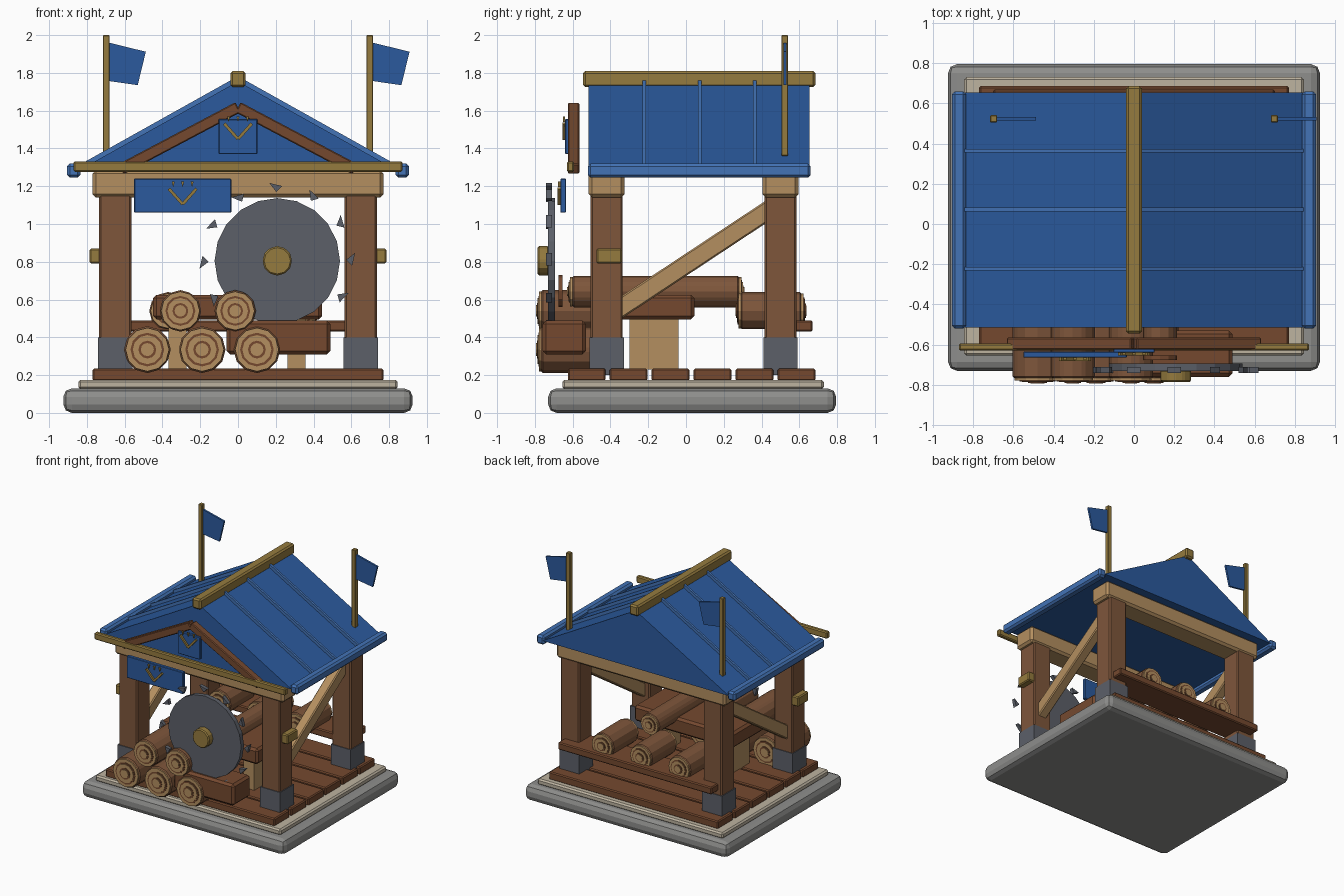
import bpy, bmesh, math
from mathutils import Vector, Matrix

if "Cube" in bpy.data.objects:
    bpy.data.objects.remove(bpy.data.objects["Cube"])


def material(name, hexcode):
    lin = []
    for i in (0, 2, 4):
        c = int(hexcode[i:i + 2], 16) / 255
        lin.append(c / 12.92 if c <= 0.04045 else ((c + 0.055) / 1.055) ** 2.4)
    m = bpy.data.materials.new(name)
    m.diffuse_color = (*lin, 1)
    m.use_nodes = True
    m.node_tree.nodes["Principled BSDF"].inputs["Base Color"].default_value = m.diffuse_color
    return m


STONE = material("grey stone", "8E8E8C")
CREAM = material("pale stone", "BDB3A0")
BROWN = material("post brown", "7E563B")
DARK = material("plank brown", "75492F")
TAN = material("light wood", "B48F60")
GOLD = material("gold wood", "957B3E")
BLUE = material("roof blue", "2B5A9E")
SKY = material("trim blue", "4373B6")
STEEL = material("steel", "5C6069")


def finish(name, bm, mat, bevel=0, segments=1):
    bmesh.ops.recalc_face_normals(bm, faces=bm.faces)
    me = bpy.data.meshes.new(name)
    bm.to_mesh(me)
    bm.free()
    me.materials.append(mat)
    ob = bpy.data.objects.new(name, me)
    bpy.context.collection.objects.link(ob)
    if bevel:
        b = ob.modifiers.new("bevel", 'BEVEL')
        b.width, b.segments = bevel, segments
    return ob


def box(name, x, y, z, mat, bevel=0, segments=1):
    """Box from (min, max) pairs."""
    bm = bmesh.new()
    bmesh.ops.create_cube(bm, size=1)
    for v in bm.verts:
        v.co = [(r[0] + r[1]) / 2 + c * (r[1] - r[0]) for r, c in zip((x, y, z), v.co)]
    return finish(name, bm, mat, bevel, segments)


def beam(name, a, b, side, width, thick, mat, bevel=0):
    """Bar from a to b; width runs along the side axis."""
    a, b, side = Vector(a), Vector(b), Vector(side)
    d = (b - a).normalized()
    up = d.cross(side)
    bm = bmesh.new()
    bmesh.ops.create_cube(bm, size=1)
    for v in bm.verts:
        c = v.co.copy()
        v.co = (a + b) / 2 + d * c.x * (b - a).length + side * c.y * width + up * c.z * thick
    return finish(name, bm, mat, bevel)


def prism(name, pts, y0, y1, mat):
    """Extrude an (x, z) outline along y."""
    bm = bmesh.new()
    f = bm.faces.new([bm.verts.new((x, y0, z)) for x, z in pts])
    ext = bmesh.ops.extrude_face_region(bm, geom=[f])["geom"]
    bmesh.ops.translate(bm, vec=(0, y1 - y0, 0),
                        verts=[g for g in ext if isinstance(g, bmesh.types.BMVert)])
    return finish(name, bm, mat)


def disc(name, x, z, r, y0, y1, mat, sides=12, bevel=0):
    bm = bmesh.new()
    bmesh.ops.create_cone(bm, cap_ends=True, segments=sides, radius1=r, radius2=r, depth=y1 - y0,
                          matrix=Matrix.Translation((x, (y0 + y1) / 2, z)) @ Matrix.Rotation(math.pi / 2, 4, 'X'))
    return finish(name, bm, mat, bevel)


def log(name, x, z, r, y0, y1):
    disc(name, x, z, r, y0, y1, BROWN, 12, 0.012)
    # growth rings on both ends
    for i, (k, m) in enumerate(((0.93, TAN), (0.72, DARK), (0.62, TAN), (0.38, DARK), (0.28, TAN))):
        h = 0.008 + 0.004 * i
        disc(name + "_front_ring", x, z, r * k, y0 - h, y0 + 0.005, m)
        disc(name + "_back_ring", x, z, r * k, y1 - 0.005, y1 + h, m)


# base and floor
box("stone_base", (-0.925, 0.925), (-0.73, 0.795), (0, 0.13), STONE, 0.045, 2)
box("base_trim", (-0.845, 0.845), (-0.655, 0.73), (0.125, 0.175), CREAM, 0.012)
for i in range(6):
    c = -0.526 + 0.2222 * i
    box("floor_plank", (-0.77, 0.77), (c - 0.1, c + 0.1), (0.17, 0.235), DARK, 0.008)

# posts, footings, braces, brackets
for s in (-1, 1):
    for y in (-0.42, 0.5):
        x = 0.65 * s
        box("post", (x - 0.085, x + 0.085), (y - 0.085, y + 0.085), (0.23, 1.2), BROWN, 0.01)
        box("post_footing", (x - 0.091, x + 0.091), (y - 0.091, y + 0.091), (0.2, 0.4), STEEL)
    beam("side_brace", (0.65 * s, -0.37, 0.54), (0.65 * s, 0.47, 1.095), (1, 0, 0), 0.08, 0.1, TAN, 0.008)
    xs = sorted((0.705 * s, 0.785 * s))
    box("post_bracket", xs, (-0.475, -0.34), (0.79, 0.87), GOLD, 0.008)
for y in (-0.42, 0.5):
    box("top_beam", (-0.77, 0.77), (y - 0.095, y + 0.095), (1.14, 1.285), TAN, 0.018)

# roof with seams, eaves and ridge
prism("roof", [(-0.85, 1.28), (0.85, 1.28), (0, 1.755)], -0.515, 0.655, BLUE)
for s in (-1, 1):
    for y in (-0.222, 0.072, 0.365):
        beam("roof_seam", (0.838 * s, y, 1.297), (0.02 * s, y, 1.754), (0, 1, 0), 0.018, 0.03, SKY)
    box("eave_trim", sorted((0.835 * s, 0.905 * s)), (-0.52, 0.66), (1.245, 1.32), SKY, 0.015)
    beam("gable_rafter", (0.62 * s, -0.595, 1.29), (0, -0.595, 1.618), (0, 1, 0), 0.06, 0.06, DARK, 0.006)
box("ridge_beam", (-0.04, 0.04), (-0.545, 0.685), (1.725, 1.81), GOLD, 0.012)
box("gable_rail", (-0.87, 0.87), (-0.63, -0.593), (1.275, 1.332), GOLD, 0.008)


# signs with a chevron and three small marks
def sign(name, x, z, w, h, y, cx, cz):
    box(name, (x - w / 2, x + w / 2), (y, y + 0.03), (z - h / 2, z + h / 2), BLUE, 0.004)
    for s in (-1, 1):
        beam(name + "_chevron", (cx, y - 0.006, cz - 0.04), (cx + 0.073 * s, y - 0.006, cz + 0.042),
             (0, 1, 0), 0.018, 0.016, GOLD)
    for k in (-1, 0, 1):
        prism(name + "_mark", [(cx + 0.05 * k - 0.008, cz + 0.08), (cx + 0.05 * k + 0.008, cz + 0.08),
                               (cx + 0.05 * k, cz + 0.05)], y - 0.012, y, GOLD)


sign("gable_sign", 0, 1.463, 0.205, 0.185, -0.64, 0, 1.49)
sign("hanging_sign", -0.293, 1.15, 0.515, 0.18, -0.665, -0.293, 1.145)

# flags
for x in (-0.698, 0.698):
    box("flag_pole", (x - 0.018, x + 0.018), (0.505, 0.541), (1.36, 2.0), GOLD, 0.004)
    prism("flag", [(x + 0.015, 1.96), (x + 0.21, 1.912), (x + 0.167, 1.735), (x + 0.015, 1.757)],
          0.515, 0.531, BLUE)

# saw blade
CX, CZ = 0.208, 0.805
disc("saw_blade", CX, CZ, 0.332, -0.73, -0.693, STEEL, 20)
disc("saw_hub", CX, CZ, 0.078, -0.785, -0.725, GOLD, 12, 0.008)
for i in range(12):
    a = math.radians(30 * i)
    prism("saw_tooth", [(CX + r * math.cos(a) - t * math.sin(a), CZ + r * math.sin(a) + t * math.cos(a))
                        for r, t in ((0.412, 0.042), (0.396, -0.026), (0.364, 0.005))], -0.74, -0.71, STEEL)

# workbench with a long log on it
box("bench_top", (-0.45, 0.445), (-0.385, 0.045), (0.495, 0.625), DARK, 0.018)
for x in (-0.32, 0.31):
    box("bench_leg", (x - 0.048, x + 0.048), (-0.3, -0.04), (0.23, 0.5), TAN)
log("long_log", 0.13, 0.642, 0.084, -0.605, 0.285)
disc("long_log_cut_slice", 0.13, 0.645, 0.084, -0.675, -0.655, DARK)

# front log pile and squared timber
for x in (-0.48, -0.19, 0.1):
    log("lower_pile_log", x, 0.335, 0.124, -0.77, -0.36)
for x in (-0.305, -0.015):
    log("upper_pile_log", x, 0.54, 0.11, -0.77, -0.36)
box("squared_timber", (-0.06, 0.49), (-0.76, -0.53), (0.31, 0.488), DARK, 0.018)

# back shelf with short logs
box("back_shelf", (-0.7, 0.7), (0.42, 0.67), (0.43, 0.49), DARK, 0.008)
for x in (-0.37, -0.02, 0.33):
    log("shelf_log", x, 0.54, 0.1, 0.285, 0.615)
